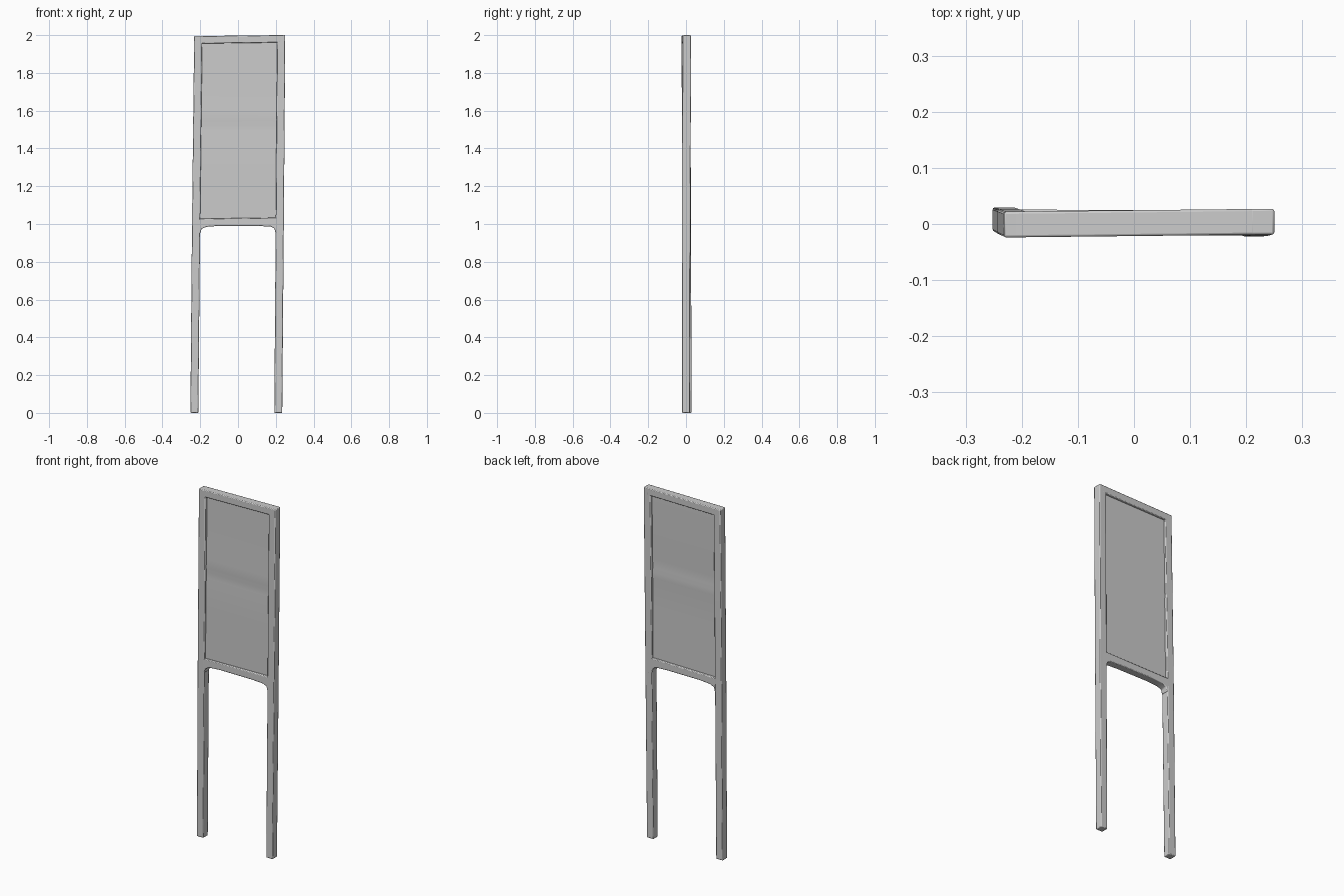
import bpy, bmesh
from mathutils import Vector

if "Cube" in bpy.data.objects:
    bpy.data.objects.remove(bpy.data.objects["Cube"])


def finish(name, bm, bevel=0.004):
    """Turn a bmesh into an object with softened edges."""
    bmesh.ops.recalc_face_normals(bm, faces=bm.faces)
    me = bpy.data.meshes.new(name)
    bm.to_mesh(me)
    bm.free()
    ob = bpy.data.objects.new(name, me)
    bpy.context.collection.objects.link(ob)
    if bevel:
        mod = ob.modifiers.new("soft_edges", 'BEVEL')
        mod.width = bevel
        mod.segments = 2
        mod.limit_method = 'ANGLE'
    bpy.context.view_layer.objects.active = ob
    ob.select_set(True)
    bpy.ops.object.shade_smooth_by_angle()
    ob.select_set(False)
    return ob


def loft(name, rings, bevel=0.004):
    """Skin a row of equal rings and cap both ends."""
    bm = bmesh.new()
    rows = [[bm.verts.new(p) for p in ring] for ring in rings]
    n = len(rows[0])
    for a, b in zip(rows, rows[1:]):
        for i in range(n):
            j = (i + 1) % n
            bm.faces.new((a[i], a[j], b[j], b[i]))
    bm.faces.new(rows[0])
    bm.faces.new(rows[-1])
    return finish(name, bm, bevel)


def rect(x, y, z, w, d):
    return [(x + sx * w / 2, y + sy * d / 2, z)
            for sx, sy in ((-1, -1), (1, -1), (1, 1), (-1, 1))]


def slab(name, outline, yl, yr, depth):
    """Front outline given depth, its centre drifting from yl to yr."""
    def y(x):
        return yl + (yr - yl) * (x + 0.23) / 0.46
    return loft(name, [[(x, y(x) + s * depth / 2, z) for x, z in outline]
                       for s in (-1, 1)])


# Slightly leaning posts
loft("left_post", [rect(-0.231, 0.008, 0, 0.042, 0.043),
                   rect(-0.222, 0.004, 1, 0.043, 0.045),
                   rect(-0.2105, -0.001, 1.995, 0.043, 0.046)])
loft("right_post", [rect(0.213, -0.001, 0, 0.042, 0.042),
                    rect(0.221, 0.001, 1, 0.043, 0.044),
                    rect(0.2285, 0.004, 2.0, 0.043, 0.046)])

# Top rail
slab("top_rail", [(-0.215, 1.955), (0.23, 1.961), (0.23, 2.0), (-0.215, 1.995)],
     -0.001, 0.004, 0.046)

# Bottom rail with small fillets into the legs
slab("bottom_rail", [(-0.215, 1.028), (-0.215, 0.95), (-0.199, 0.95),
                     (-0.193, 0.974), (-0.168, 0.985), (-0.1, 0.99), (0.1, 0.99),
                     (0.175, 0.986), (0.193, 0.976), (0.2, 0.945),
                     (0.225, 0.945), (0.225, 1.034)], 0.004, 0.001, 0.044)

# Recessed panel with a faint crease across the middle
levels = [(1.01, 0), (1.3, -0.001), (1.49, -0.001), (1.52, 0.001),
          (1.55, -0.003), (1.6, -0.001), (1.98, 0)]
rings = []
for z, off in levels:
    t = z - 1
    cx = 0.008 * t
    cy = 0.002 + off
    rings.append(rect(cx, cy, z, 0.41, 0.018))
loft("panel", rings, bevel=0)
